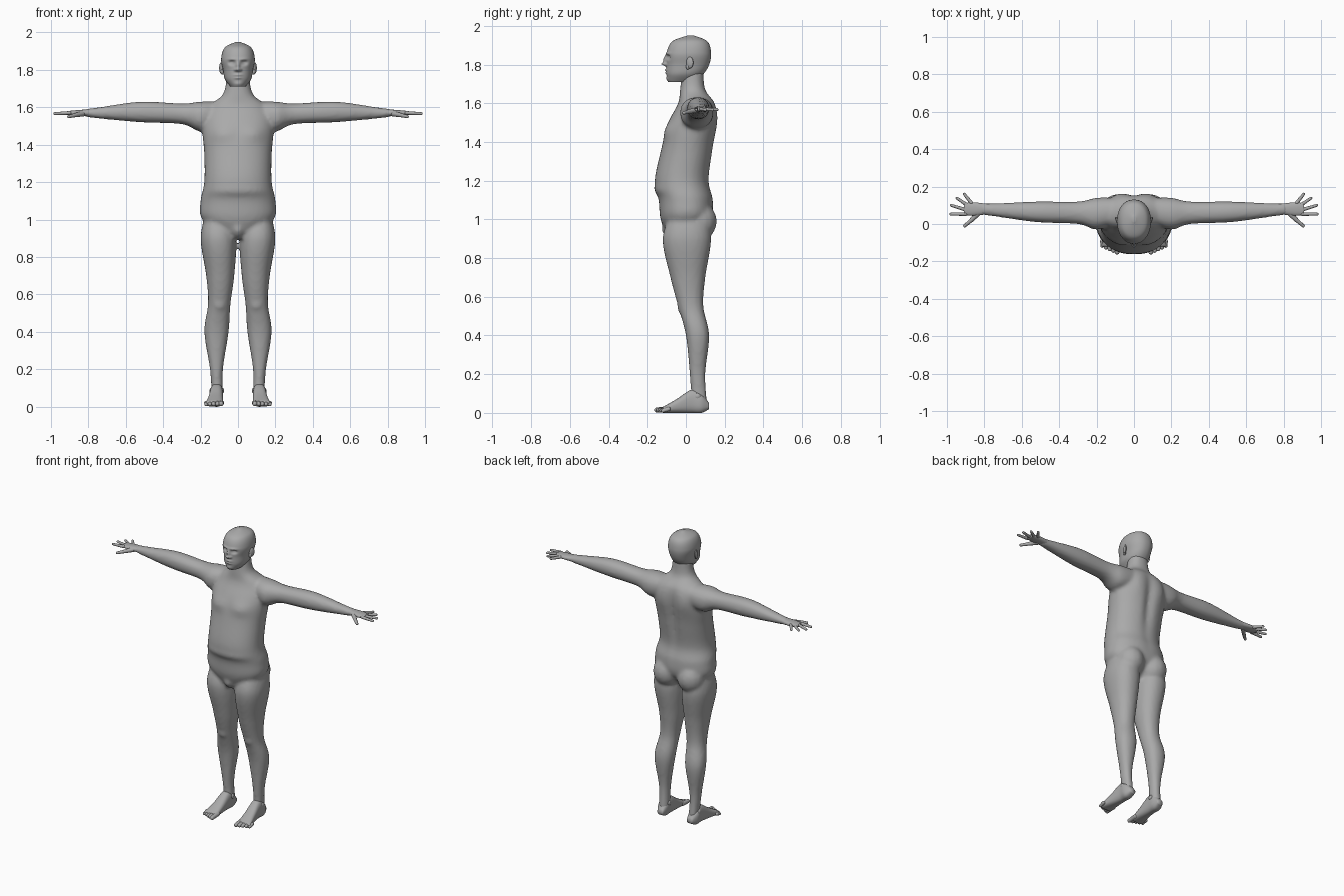
import bpy, bmesh, math
from mathutils import Vector, Matrix

cube = bpy.data.objects.get("Cube")
if cube:
    bpy.data.objects.remove(cube, do_unlink=True)

GREY = (0.4, 0.4, 0.4, 1)
clay = bpy.data.materials.new("clay_grey")
clay.use_nodes = True
clay.diffuse_color = GREY
clay.node_tree.nodes["Principled BSDF"].inputs["Base Color"].default_value = GREY


def spline(rows, steps):
    """Catmull-Rom interpolation between rows of numbers."""
    points = [Vector(row) for row in rows]
    padded = [points[0], *points, points[-1]]
    result = []
    for before, start, end, after in zip(padded, padded[1:], padded[2:], padded[3:]):
        leaving, arriving = (end - before) / 2, (after - start) / 2
        for step in range(steps):
            t = step / steps
            ease = t * t * (3 - 2 * t)
            result.append(start.lerp(end, ease)
                          + leaving * t * (1 - t) ** 2
                          - arriving * t * t * (1 - t))
    return result + [points[-1]]


def loft(bm, axis, rows, side=1, power=2.2, segments=32, steps=6):
    """Rows hold (station, low, high, low, high) of each cross-section."""
    across, along = [k for k in range(3) if k != axis]
    rings = []
    for station, a_low, a_high, b_low, b_high in spline(rows, steps):
        ring = []
        for i in range(segments):
            angle = math.tau * i / segments
            u, v = (math.copysign(abs(wave) ** (2 / power), wave)
                    for wave in (math.cos(angle), math.sin(angle)))
            co = Vector((station, station, station))
            co[across] = (a_low + a_high + (a_high - a_low) * u) / 2
            co[along] = (b_low + b_high + (b_high - b_low) * v) / 2
            co.x *= side
            ring.append(bm.verts.new(co))
        rings.append(ring)
    for lower, upper in zip(rings, rings[1:]):
        for i in range(segments):
            j = (i + 1) % segments
            bm.faces.new((lower[i], lower[j], upper[j], upper[i]))
    bm.faces.new(rings[0][::-1])
    bm.faces.new(rings[-1])


def symmetric(rows):
    return [(z, -width, width, front, back) for z, width, front, back in rows]


def ball(bm, centre, radii, turn=0):
    matrix = (Matrix.Translation(centre) @ Matrix.Rotation(turn, 4, 'Z')
              @ Matrix.Diagonal((*radii, 1)))
    bmesh.ops.create_uvsphere(bm, u_segments=16, v_segments=10, radius=1, matrix=matrix)


def digit(bm, start, end, radius, taper):
    """Tapering finger or toe with rounded ends."""
    axis = end - start
    matrix = (Matrix.Translation((start + end) / 2)
              @ axis.to_track_quat('Z', 'Y').to_matrix().to_4x4())
    bmesh.ops.create_cone(bm, cap_ends=False, segments=16, radius1=radius,
                          radius2=radius * taper, depth=axis.length, matrix=matrix)
    for centre, size in ((start, radius), (end, radius * taper)):
        ball(bm, centre, (size, size, size))


def bump(bm, x, y, z, width, height, push):
    """Soft push along y, mirrored when off-centre."""
    for v in bm.verts:
        if v.co.y * y > 0:
            distance = ((abs(v.co.x) - x) / width) ** 2 + ((v.co.z - z) / height) ** 2
            distance += ((v.co.y - y) / 0.06) ** 2
            v.co.y += push * math.exp(-distance)


def finish(bm, name):
    bmesh.ops.recalc_face_normals(bm, faces=bm.faces)
    mesh = bpy.data.meshes.new(name)
    bm.to_mesh(mesh)
    bm.free()
    mesh.materials.append(clay)
    mesh.polygons.foreach_set("use_smooth", [True] * len(mesh.polygons))
    obj = bpy.data.objects.new(name, mesh)
    bpy.context.collection.objects.link(obj)
    return obj


# Torso and neck
body = bmesh.new()
loft(body, 2, symmetric([
    (.9, .05, -.09, .04), (1, .19, -.13, .13), (1.1, .2, -.14, .14),
    (1.2, .18, -.16, .12), (1.35, .18, -.13, .14), (1.5, .19, -.09, .16),
    (1.6, .16, -.04, .15), (1.67, .08, -.03, .1), (1.77, .06, -.02, .09)]),
    segments=64)
bump(body, x=.09, y=-.1, z=1.46, width=.07, height=.04, push=-.015)   # chest
bump(body, x=0, y=-.14, z=1.15, width=.2, height=.02, push=-.01)      # belly fold
bump(body, x=0, y=.16, z=1.38, width=.03, height=.2, push=-.02)       # spine
bump(body, x=.09, y=.16, z=1.52, width=.05, height=.08, push=.01)     # shoulder blades
ball(body, (0, -.085, .955), (.035, .04, .05))

for side in (1, -1):
    # Buttocks
    ball(body, (side * .09, .065, .99), (.09, .095, .1))
    # Legs
    loft(body, 2, [
        (1.04, .05, .17, -.07, .1), (.9, .01, .2, -.12, .13),
        (.7, .02, .17, -.08, .1), (.55, .04, .16, -.04, .09),
        (.4, .05, .18, 0, .12), (.2, .08, .15, .02, .1),
        (.05, .08, .14, .03, .11)], side)
    # Kneecaps
    ball(body, (side * .1, -.01, .55), (.04, .035, .045))
    # Arms
    loft(body, 0, [
        (.1, 0, .14, 1.49, 1.63), (.2, -.03, .14, 1.47, 1.63),
        (.3, 0, .12, 1.51, 1.62), (.52, .01, .12, 1.52, 1.63),
        (.74, .04, .11, 1.54, 1.6), (.82, .05, .11, 1.55, 1.59)], side)
skin = finish(body, "body")

# Blend the overlapping limbs into one skin
blend = skin.modifiers.new("blend", 'REMESH')
blend.mode = 'VOXEL'
blend.voxel_size = .012
blend.use_smooth_shade = True
relax = skin.modifiers.new("relax", 'SMOOTH')
relax.iterations = 3

# Head with sculpted face
head = bmesh.new()
loft(head, 2, symmetric([
    (1.71, .04, -.09, .04), (1.75, .07, -.1, .09), (1.8, .08, -.1, .12),
    (1.86, .09, -.1, .13), (1.92, .07, -.07, .11), (1.95, .01, .01, .04)]),
    segments=96, steps=14)
for x, z, width, height, push in (
        (.033, 1.838, .016, .011, .018),     # eye sockets
        (.033, 1.837, .01, .005, -.007),     # eyelids
        (.03, 1.857, .024, .007, -.006),     # brows
        (0, 1.822, .009, .022, -.016),       # nose bridge
        (0, 1.802, .012, .009, -.02),        # nose tip
        (.014, 1.8, .007, .007, -.009),      # nostrils
        (0, 1.772, .02, .006, -.008),        # upper lip
        (0, 1.757, .018, .006, -.007),       # lower lip
        (0, 1.724, .024, .012, -.006)):      # chin
    bump(head, x, -.1, z, width, height, push)
finish(head, "head")

for side, label in ((1, "left"), (-1, "right")):
    # Ear
    ear = bmesh.new()
    ball(ear, (side * .09, .02, 1.81), (.008, .02, .03), turn=side * -.4)
    ball(ear, (side * .085, .01, 1.79), (.008, .01, .016))
    finish(ear, label + "_ear")

    # Hand: palm, a fan of four fingers, two-jointed thumb
    hand = bmesh.new()
    loft(hand, 0, [
        (x, .08 - width, .08 + width, 1.57 - thick, 1.57 + thick)
        for x, width, thick in ((.78, .027, .02), (.86, .036, .015), (.91, .03, .01))],
        side)
    for i, length in enumerate((.08, .09, .08, .06)):
        knuckle = Vector((side * (.9 - .01 * i), .053 + .02 * i, 1.57))
        spread = .3 * i
        reach = Vector((side * math.cos(spread), math.sin(spread), -.05))
        digit(hand, knuckle, knuckle + reach * length, radius=.01, taper=.75)
    thumb = [Vector((side * x, y, z)) for x, y, z in
             ((.83, .06, 1.566), (.87, .02, 1.558), (.905, -.01, 1.55))]
    digit(hand, thumb[0], thumb[1], radius=.015, taper=.75)
    digit(hand, thumb[1], thumb[2], radius=.011, taper=.75)
    finish(hand, label + "_hand")

    # Foot: instep, ankle bones and toes
    foot = bmesh.new()
    loft(foot, 1, [
        (.12, .09, .13, .02, .05), (.08, .08, .15, 0, .1), (.03, .08, .15, 0, .12),
        (-.05, .08, .16, 0, .07), (-.12, .08, .175, 0, .03)], side, power=2.6)
    for x in (.084, .142):
        ball(foot, (side * x, .06, .085), (.01, .016, .016))
    for i in range(5):
        size = .015 - .001 * i
        x = side * (.09 + .02 * i)
        digit(foot, Vector((x, -.09, .02)), Vector((x, -.15 + .008 * i, size)),
              radius=size, taper=.85)
    finish(foot, label + "_foot")
